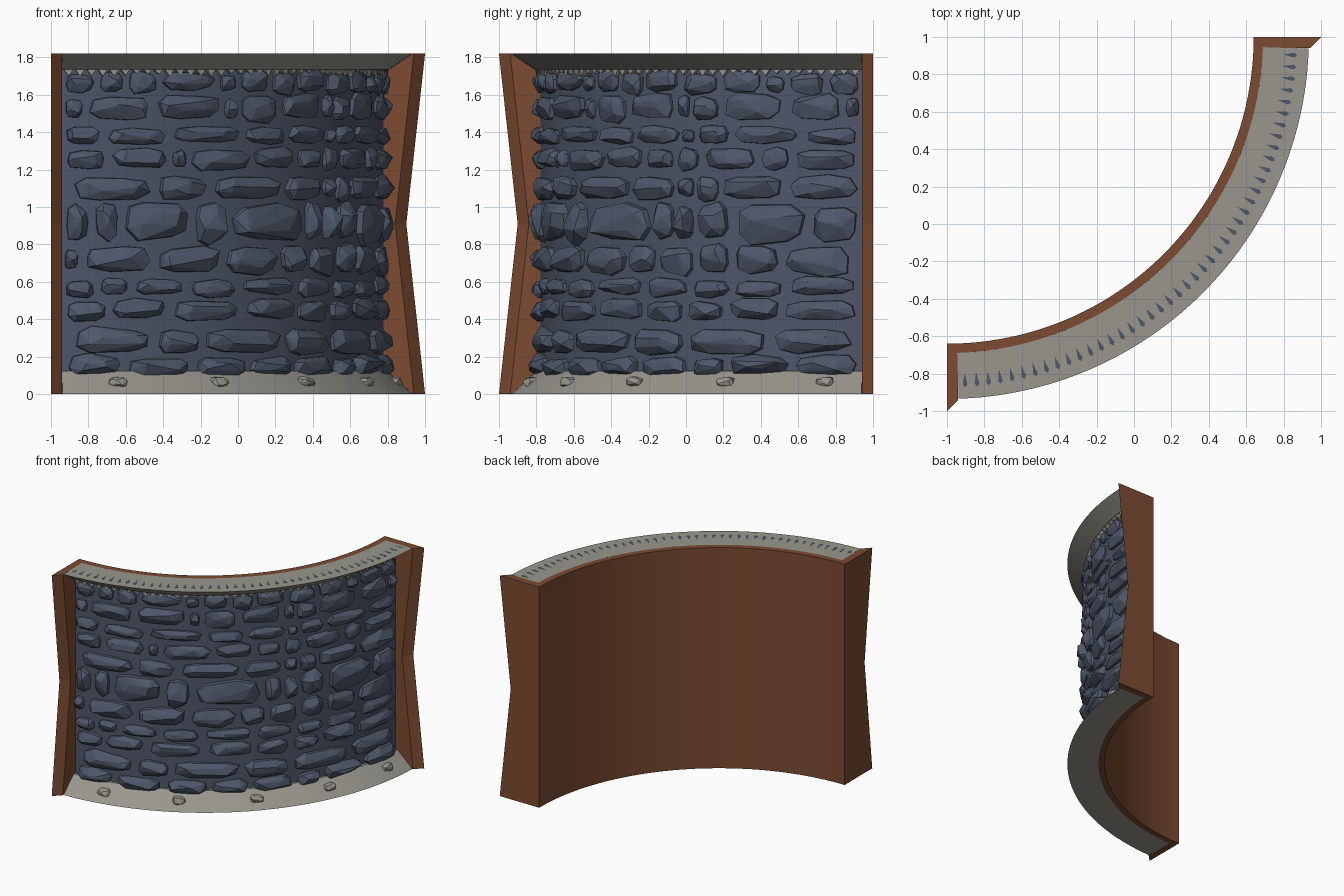
import bpy, bmesh, math, random
from mathutils import Vector

random.seed(4)
cube = bpy.data.objects.get("Cube")
if cube:
    bpy.data.objects.remove(cube, do_unlink=True)

HEIGHT = 1.82
BACK, SEAM, FACE, LIP = 1.64, 1.69, 1.78, 1.935   # radii of the wall layers


def material(name, rgb):
    m = bpy.data.materials.new(name)
    m.use_nodes = True
    m.diffuse_color = (*rgb, 1)
    bsdf = m.node_tree.nodes["Principled BSDF"]
    bsdf.inputs["Base Color"].default_value = (*rgb, 1)
    bsdf.inputs["Roughness"].default_value = 0.9
    return m


BROWN = material("brown earth", (0.2, 0.07, 0.031))
SLATE = material("slate blue stone", (0.078, 0.094, 0.142))
GREY = material("pale grey trim", (0.315, 0.305, 0.27))


def polar(radius, degrees, z):
    """Point on the quarter circle, swept from the front end to the side end."""
    a = math.radians(degrees)
    return Vector((-1 + radius * math.sin(a), 1 - radius * math.cos(a), z))


def finish(name, bm, mat, smooth=False):
    bmesh.ops.recalc_face_normals(bm, faces=bm.faces)
    mesh = bpy.data.meshes.new(name)
    bm.to_mesh(mesh)
    bm.free()
    mesh.materials.append(mat)
    obj = bpy.data.objects.new(name, mesh)
    bpy.context.collection.objects.link(obj)
    if smooth:
        bpy.ops.object.select_all(action="DESELECT")
        obj.select_set(True)
        bpy.context.view_layer.objects.active = obj
        bpy.ops.object.shade_smooth_by_angle(angle=math.radians(30))
    return obj


def skin(bm, rings):
    """Join a row of matching closed rings and cap both ends."""
    loops = [[bm.verts.new(p) for p in ring] for ring in rings]
    count = len(loops[0])
    for a, b in zip(loops, loops[1:]):
        for i in range(count):
            j = (i + 1) % count
            bm.faces.new((a[i], a[j], b[j], b[i]))
    bm.faces.new(loops[0])
    bm.faces.new(loops[-1])


def loft(name, rings, mat, smooth=False):
    bm = bmesh.new()
    skin(bm, rings)
    finish(name, bm, mat, smooth)


def sweep(name, profile, mat, start=1.85, steps=48):
    span = 90 - 2 * start
    angles = [start + span * i / steps for i in range(steps + 1)]
    loft(name, [[polar(r, a, z) for r, z in profile] for a in angles], mat, True)


def band(inner, outer, low, high):
    return [(inner, low), (outer, low), (outer, high), (inner, high)]


def rock(bm, angle, z, radius, width, height, depth):
    """Faceted boulder: hull of a rough outline and a few raised points."""
    points = []
    sides = 8
    spin = random.random()
    taper = random.uniform(-0.22, 0.22)
    for i in range(sides):
        t = math.tau * (i + spin) / sides
        c, s = math.cos(t), math.sin(t)
        u = math.copysign(abs(c) ** 0.6, c) * random.uniform(0.88, 1.03)
        v = math.copysign(abs(s) ** 0.65, s) * random.uniform(0.82, 1.05) * (1 + taper * u)
        points.append((u, v, -0.02))
        points.append((u * 0.96, v * 0.94, depth * random.uniform(0.2, 0.6)))
    for side in (-1, 1):
        for rise in (-1, 1):
            points.append((side * random.uniform(0.1, 0.75),
                           rise * random.uniform(0, 0.5),
                           depth * random.uniform(0.75, 1.15)))
    verts = []
    for u, v, out in points:
        turn = math.degrees(u * width / 2 / radius)
        verts.append(bm.verts.new(polar(radius + out, angle + turn, z + v * height / 2)))
    hull = bmesh.ops.convex_hull(bm, input=verts)
    junk = {g for g in hull["geom_interior"] + hull["geom_unused"]
            if isinstance(g, bmesh.types.BMVert)}
    bmesh.ops.delete(bm, geom=list(junk), context="VERTS")


def course(name, z, height, depth, joints):
    """One row of boulders filling the spaces between joint angles."""
    bm = bmesh.new()
    for a, b in zip(joints, joints[1:]):
        width = math.radians(b - a) * FACE
        gap = min(0.03, width * 0.2)
        tall = height * random.uniform(0.92, 1.1)
        if width < 0.13:
            tall *= 0.75
        rock(bm, (a + b) / 2, z + random.uniform(-0.01, 0.01), FACE,
             width - gap, tall, depth * random.uniform(0.85, 1.1))
    finish(name, bm, SLATE)


# Curved shell: earth backing and stone face
sweep("earth_backing", band(BACK, SEAM, 0, HEIGHT), BROWN, start=0.3)
sweep("stone_face", band(SEAM - 0.005, FACE, 0.02, HEIGHT - 0.02), SLATE)

# Flared trims along the foot and the top
sweep("foot_trim", [(SEAM, 0), (LIP, 0), (FACE + 0.02, 0.122), (SEAM, 0.122)], GREY)
sweep("top_trim", [(SEAM, HEIGHT), (LIP, HEIGHT), (FACE + 0.03, 1.735), (SEAM, 1.735)], GREY)

# Ragged teeth below the top trim, and dark slits in its upper face
teeth, slits = bmesh.new(), bmesh.new()
COUNT = 44
for i in range(COUNT):
    angle = 3 + 84 * i / (COUNT - 1)
    tip = 1.695 + 0.02 * random.random()
    skin(teeth, [[polar(r, angle - 0.9, 1.74), polar(r, angle + 0.9, 1.74),
                  polar(r, angle, tip)] for r in (FACE - 0.01, FACE + 0.025)])
    skin(slits, [[polar(1.80, angle, z), polar(1.86, angle - 0.4, z),
                  polar(1.875, angle, z), polar(1.86, angle + 0.4, z)]
                 for z in (HEIGHT - 0.003, HEIGHT + 0.001)])
finish("top_trim_teeth", teeth, GREY)
finish("top_trim_slits", slits, SLATE)


# Waisted end posts with a chamfered outer edge, mirrored across the diagonal
def post_ring(x, edge):
    waist = edge + 0.1
    outline = [(BACK - 1, 0), (-edge, 0), (-waist, HEIGHT / 2),
               (-edge, HEIGHT), (BACK - 1, HEIGHT)]
    return [Vector((x, -abs(y), z)) for y, z in outline]


front_rings = [post_ring(-1, -1), post_ring(-0.94, -0.94)]
loft("front_end_post", front_rings, BROWN)
loft("side_end_post", [[Vector((-p.y, -p.x, p.z)) for p in ring]
                       for ring in front_rings], BROWN)

# Boulder courses, from the top down
course("boulders_top", 1.665, 0.12, 0.04, [2, 8, 13, 19, 30, 34, 41, 47, 55, 63, 71, 75, 82, 88])
course("boulders_upper", 1.53, 0.15, 0.045, [2, 6, 18, 31, 34, 43, 54, 57, 63, 75, 85, 88])
course("boulders_thin_high", 1.38, 0.1, 0.045, [2, 9, 21, 35, 45, 55, 58, 65, 78, 88])
course("boulders_thin_low", 1.26, 0.12, 0.05, [2, 10, 21, 24, 37, 47, 54, 59, 70, 76, 88])
course("boulders_middle", 1.1, 0.14, 0.055, [3, 18, 28, 44, 54, 58, 63, 75, 88])
course("boulders_large", 0.92, 0.22, 0.07, [2, 7, 12, 25, 32, 49, 54, 58, 65, 79, 88])
course("boulders_lower", 0.72, 0.16, 0.06, [2, 5, 18, 31, 43, 50, 58, 65, 74, 87])
course("boulders_narrow", 0.57, 0.1, 0.045, [2, 8, 14, 24, 34, 47, 57, 65, 75, 88])
course("boulders_low", 0.45, 0.12, 0.055, [2, 10, 21, 35, 47, 56, 64, 74, 88])
course("boulders_base", 0.285, 0.14, 0.06, [3, 18, 27, 44, 56, 72, 87])
course("boulders_foot", 0.15, 0.12, 0.075, [2, 13, 25, 36, 46, 57, 64, 76, 88])

# Loose pebbles on the foot trim
bm = bmesh.new()
for angle in (11, 29, 47, 65, 82):
    rock(bm, angle, 0.062, 1.865, 0.105, 0.06, 0.035)
finish("foot_pebbles", bm, GREY)
